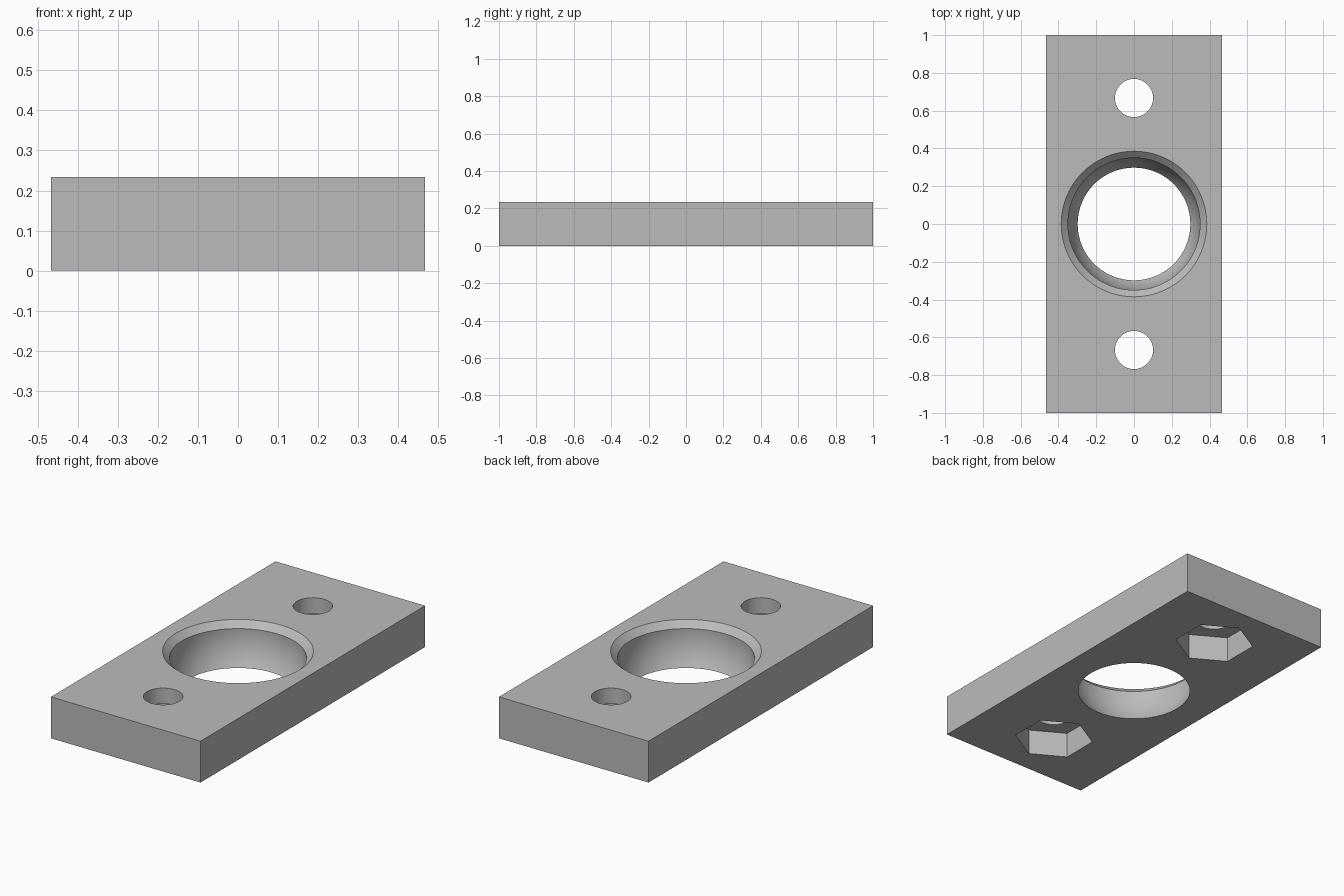
import bpy, bmesh, math
from mathutils import Matrix

if "Cube" in bpy.data.objects:
    bpy.data.objects.remove(bpy.data.objects["Cube"], do_unlink=True)

WIDTH, LENGTH, HEIGHT = 0.933, 2.0, 0.2333
BOLT_Y = 0.667

# Single plain grey
grey = bpy.data.materials.new("plain grey")
grey.use_nodes = True
colour = (0.5, 0.5, 0.5, 1)
grey.diffuse_color = colour
grey.node_tree.nodes["Principled BSDF"].inputs["Base Color"].default_value = colour


def make_object(name, bm):
    bmesh.ops.recalc_face_normals(bm, faces=bm.faces)
    mesh = bpy.data.meshes.new(name)
    bm.to_mesh(mesh)
    bm.free()
    mesh.materials.append(grey)
    obj = bpy.data.objects.new(name, mesh)
    bpy.context.collection.objects.link(obj)
    return obj


def prism(name, sides, radius, y, z0, z1, turn=0.0):
    bm = bmesh.new()
    place = Matrix.Translation((0, y, (z0 + z1) / 2)) @ Matrix.Rotation(turn, 4, "Z")
    bmesh.ops.create_cone(bm, cap_ends=True, segments=sides, radius1=radius,
                          radius2=radius, depth=z1 - z0, matrix=place)
    return make_object(name, bm)


def lathe(name, profile, steps=96):
    bm = bmesh.new()
    rings = []
    for r, z in profile:
        rings.append([bm.verts.new((r * math.cos(math.tau * i / steps),
                                    r * math.sin(math.tau * i / steps), z))
                      for i in range(steps)])
    for low, high in zip(rings, rings[1:]):
        for i in range(steps):
            j = (i + 1) % steps
            bm.faces.new((low[i], low[j], high[j], high[i]))
    bm.faces.new(rings[0])
    bm.faces.new(rings[-1])
    return make_object(name, bm)


# Rectangular plate
bm = bmesh.new()
bmesh.ops.create_cube(bm, size=1, matrix=Matrix.Translation((0, 0, HEIGHT / 2))
                      @ Matrix.Diagonal((WIDTH, LENGTH, HEIGHT, 1)))
plate = make_object("mounting_plate", bm)

# Ball socket: spherical wall with a chamfered mouth
BALL_R, BALL_Z, MOUTH_Z = 0.35, 0.183, 0.198
profile = []
for i in range(17):
    z = -0.04 + (MOUTH_Z + 0.04) * i / 16
    profile.append((math.sqrt(BALL_R ** 2 - (z - BALL_Z) ** 2), z))
profile.append((0.386 + 0.05, HEIGHT + 0.05))
cutters = [lathe("socket_cutter", profile)]

# Bolt holes with hexagonal nut pockets underneath
for side, y in (("front", -BOLT_Y), ("back", BOLT_Y)):
    cutters.append(prism(side + "_nut_pocket_cutter", 6, 0.208, y, -0.1, 0.145, math.pi / 6 * 0))
    cutters.append(prism(side + "_bolt_hole_cutter", 64, 0.101, y, -0.2, HEIGHT + 0.1))

bpy.ops.object.select_all(action="DESELECT")
bpy.context.view_layer.objects.active = plate
plate.select_set(True)
for cutter in cutters:
    mod = plate.modifiers.new(cutter.name, "BOOLEAN")
    mod.operation = "DIFFERENCE"
    mod.solver = "EXACT"
    mod.object = cutter
    bpy.ops.object.modifier_apply(modifier=mod.name)
for cutter in cutters:
    bpy.data.objects.remove(cutter, do_unlink=True)

bpy.ops.object.shade_smooth_by_angle(angle=math.radians(25))
